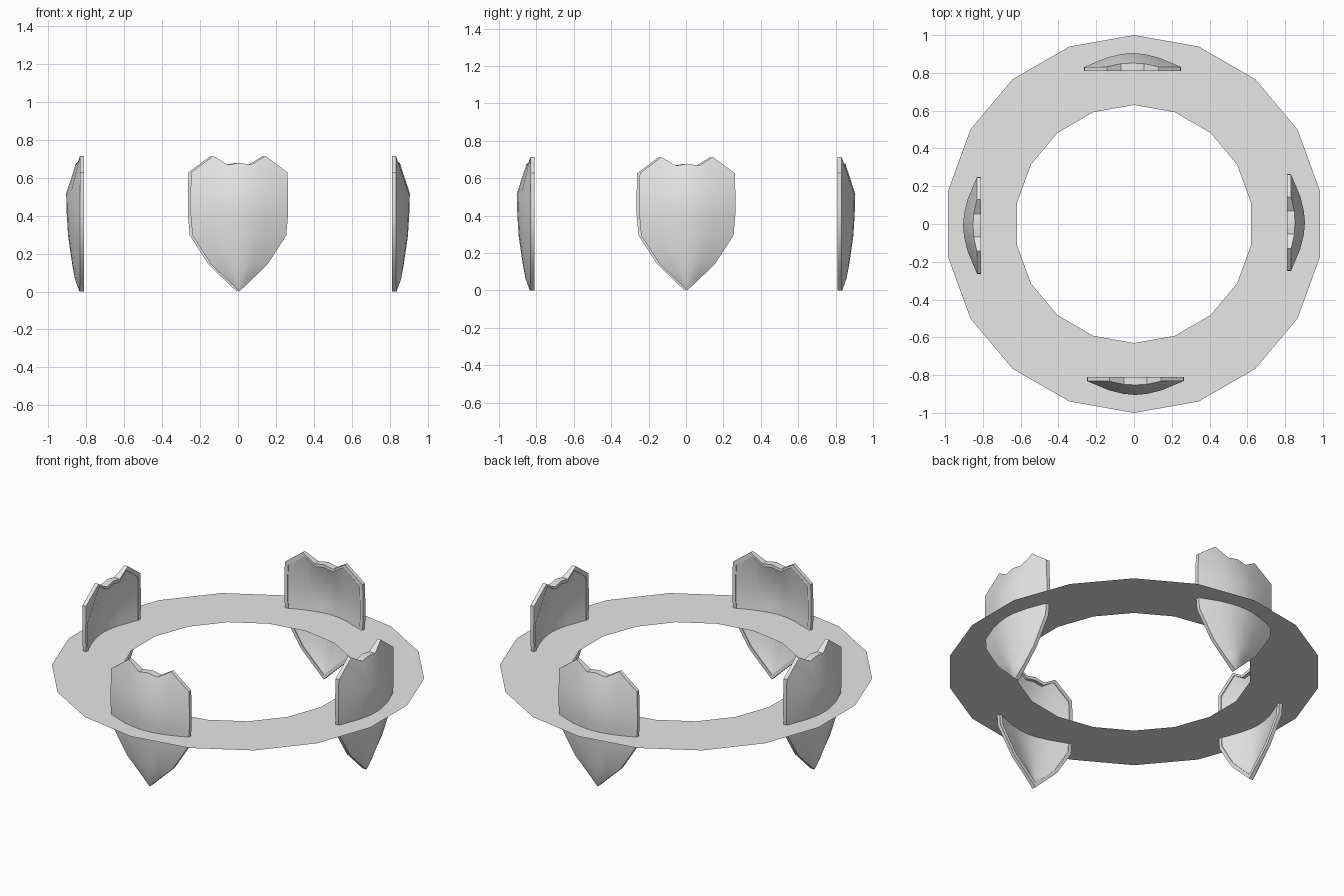
import bpy
import bmesh
import math
from mathutils import Matrix, Vector

if "Cube" in bpy.data.objects:
    bpy.data.objects.remove(bpy.data.objects["Cube"])

grey = bpy.data.materials.new("plain grey")
grey.diffuse_color = (0.8, 0.8, 0.8, 1)
grey.use_nodes = True
grey.node_tree.nodes["Principled BSDF"].inputs["Base Color"].default_value = grey.diffuse_color


def finish(bm, name):
    mesh = bpy.data.meshes.new(name)
    bm.to_mesh(mesh)
    bm.free()
    mesh.materials.append(grey)
    obj = bpy.data.objects.new(name, mesh)
    bpy.context.collection.objects.link(obj)
    return obj


# Flat 18-sided ring, a sheet without thickness
SIDES = 18
bm = bmesh.new()
loops = []
for radius in (1.0, 0.63):
    loops.append([bm.verts.new((radius * math.sin(2 * math.pi * i / SIDES),
                                radius * math.cos(2 * math.pi * i / SIDES), 0.357))
                  for i in range(SIDES)])
outer, inner = loops
for i in range(SIDES):
    j = (i + 1) % SIDES
    bm.faces.new((outer[i], inner[i], inner[j], outer[j]))
finish(bm, "flat_ring")

# Shield shape: columns across, rows from the notched top to the tip
COLUMNS = (-1, -0.54, -0.24, 0, 0.24, 0.54, 1)
TOP = {1: (0.627, 0.832), 0.54: (0.714, 0.832), 0.24: (0.667, 0.849), 0: (0.678, 0.852)}
ROWS = [(0.516, 0.257, 0.905), (0.41, 0.257, 0.902), (0.295, 0.247, 0.895),
        (0.142, 0.148, 0.873), (0.063, 0.066, 0.858), (0.0, 0.0, 0.835)]  # z, half width, ridge
EDGE, BACK, SHIFT = 0.831, 0.81, 0.007


def shield_points():
    grid = [[Vector((u * 0.254, -TOP[abs(u)][1], TOP[abs(u)][0])) for u in COLUMNS]]
    for z, half, ridge in ROWS:
        edge = EDGE if half else ridge
        grid.append([Vector((u * half, -(edge + (ridge - edge) * (1 - abs(u) ** 1.8)), z))
                     for u in COLUMNS])
    return grid


def inset(p):
    return Vector((p.x * 0.92, min(p.y + 0.022, -BACK - 0.004), 0.4 + (p.z - 0.4) * 0.935))


def flat(p):
    return Vector((p.x, -BACK, p.z))


def make_shield(name, angle):
    bm = bmesh.new()
    front = shield_points()
    hollow = [[inset(p) for p in row] for row in front]
    n_rows, n_cols = len(front), len(COLUMNS)
    # Domed front and hollow back
    for grid in (front, hollow):
        v = [[bm.verts.new(p) for p in row] for row in grid]
        for r in range(n_rows - 1):
            for c in range(n_cols - 1):
                bm.faces.new((v[r][c], v[r + 1][c], v[r + 1][c + 1], v[r][c + 1]))
    # Outer side, flat back rim and inner lip
    border = ([(r, 0) for r in range(n_rows)]
              + [(r, n_cols - 1) for r in range(n_rows - 1, -1, -1)]
              + [(0, c) for c in range(n_cols - 2, 0, -1)])
    f = [front[r][c] for r, c in border]
    h = [hollow[r][c] for r, c in border]
    strips = [f, [flat(p) for p in f], [flat(p) for p in h], h]
    for a, b in zip(strips, strips[1:]):
        for i in range(len(border)):
            j = (i + 1) % len(border)
            bm.faces.new([bm.verts.new(p) for p in (a[i], a[j], b[j], b[i])])
    bmesh.ops.remove_doubles(bm, verts=bm.verts, dist=1e-5)
    bmesh.ops.recalc_face_normals(bm, faces=bm.faces)
    turn = Matrix.Rotation(angle, 4, 'Z') @ Matrix.Translation((SHIFT, 0, 0))
    bmesh.ops.transform(bm, matrix=turn, verts=bm.verts)
    obj = finish(bm, name)
    bpy.ops.object.select_all(action='DESELECT')
    obj.select_set(True)
    bpy.context.view_layer.objects.active = obj
    bpy.ops.object.shade_smooth_by_angle(angle=math.radians(30))


# Four shields spaced evenly around the ring
for k, side in enumerate(("front", "right", "back", "left")):
    make_shield(side + "_shield", k * math.pi / 2)
